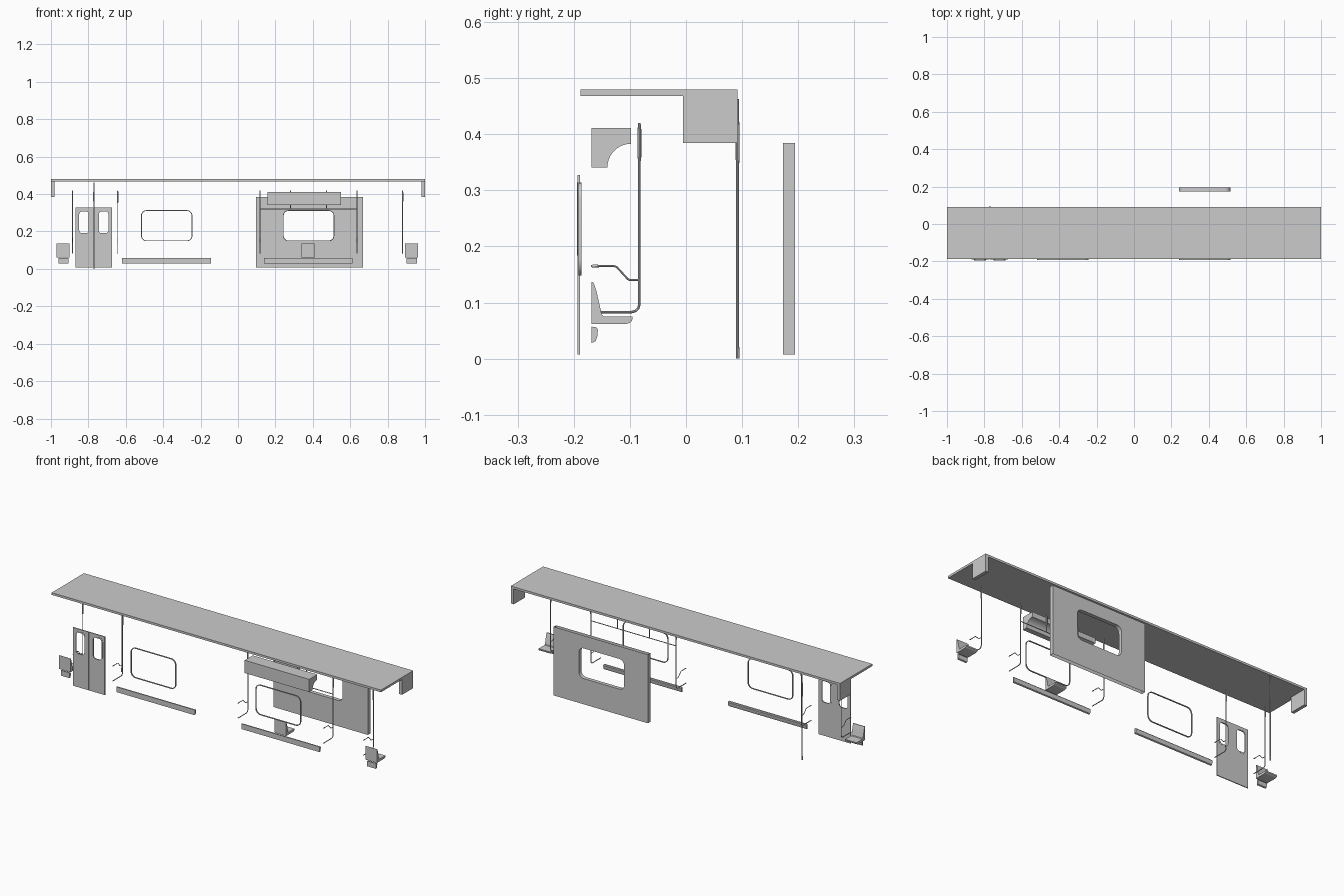
import bpy, bmesh, math
from mathutils import Matrix

if "Cube" in bpy.data.objects:
    bpy.data.objects.remove(bpy.data.objects["Cube"])


def link_mesh(name, me, smooth=True):
    ob = bpy.data.objects.new(name, me)
    bpy.context.collection.objects.link(ob)
    if smooth:
        bpy.ops.object.select_all(action='DESELECT')
        bpy.context.view_layer.objects.active = ob
        ob.select_set(True)
        bpy.ops.object.shade_smooth_by_angle(angle=math.radians(35))
    return ob


def curve_mesh(cu, name):
    tmp = bpy.data.objects.new("tmp", cu)
    bpy.context.collection.objects.link(tmp)
    deps = bpy.context.evaluated_depsgraph_get()
    me = bpy.data.meshes.new_from_object(tmp.evaluated_get(deps))
    bpy.data.objects.remove(tmp)
    me.name = name
    return me


def rounded_rect(x0, x1, z0, z1, r=0.0, n=6):
    if r <= 0:
        return [(x0, z0), (x1, z0), (x1, z1), (x0, z1)]
    pts = []
    corners = [(x1 - r, z1 - r), (x0 + r, z1 - r), (x0 + r, z0 + r), (x1 - r, z0 + r)]
    for k, (cx, cz) in enumerate(corners):
        for i in range(n + 1):
            a = math.pi / 2 * (k + i / n)
            pts.append((cx + r * math.cos(a), cz + r * math.sin(a)))
    return pts


def panel(name, loops, y0, y1):
    """Plate in the XZ plane; loops after the first are holes."""
    cu = bpy.data.curves.new(name, 'CURVE')
    cu.dimensions = '2D'
    cu.fill_mode = 'BOTH'
    cu.extrude = (y1 - y0) / 2
    for loop in loops:
        sp = cu.splines.new('POLY')
        sp.points.add(len(loop) - 1)
        for p, (x, z) in zip(sp.points, loop):
            p.co = (x, z, 0, 1)
        sp.use_cyclic_u = True
    me = curve_mesh(cu, name)
    me.transform(Matrix.Translation((0, (y0 + y1) / 2, 0)) @ Matrix.Rotation(math.pi / 2, 4, 'X'))
    return link_mesh(name, me)


def tube(name, pts, r):
    """Round bar; points are (x, y, z, radius factor)."""
    cu = bpy.data.curves.new(name, 'CURVE')
    cu.dimensions = '3D'
    cu.bevel_depth = r
    cu.bevel_resolution = 3
    cu.use_fill_caps = True
    sp = cu.splines.new('POLY')
    sp.points.add(len(pts) - 1)
    for p, (x, y, z, f) in zip(sp.points, pts):
        p.co = (x, y, z, 1)
        p.radius = f
    return link_mesh(name, curve_mesh(cu, name))


def extrude_x(name, profile, x0, x1):
    """Extrude a (y, z) profile along x."""
    bm = bmesh.new()
    f = bm.faces.new([bm.verts.new((x0, y, z)) for y, z in profile])
    ext = bmesh.ops.extrude_face_region(bm, geom=[f])
    bmesh.ops.translate(bm, vec=(x1 - x0, 0, 0),
                        verts=[v for v in ext['geom'] if isinstance(v, bmesh.types.BMVert)])
    bmesh.ops.recalc_face_normals(bm, faces=bm.faces)
    me = bpy.data.meshes.new(name)
    bm.to_mesh(me)
    bm.free()
    return link_mesh(name, me)


# Ceiling with an end drop at each end
extrude_x("ceiling", [(-0.188, 0.468), (0.092, 0.468), (0.092, 0.48), (-0.188, 0.48)], -1, 1)
for side, x0 in (("left", -1), ("right", 0.982)):
    extrude_x(f"ceiling_end_{side}",
              [(-0.005, 0.384), (0.092, 0.384), (0.092, 0.468), (-0.005, 0.468)], x0, x0 + 0.018)

# Rear wall panel with window opening, open along top and bottom
win = (0.24, 0.515, 0.148, 0.314)
wall = panel("rear_wall", [rounded_rect(0.095, 0.668, 0.007, 0.384),
                           rounded_rect(*win, 0.03)], 0.173, 0.194)
bm = bmesh.new()
bm.from_mesh(wall.data)
bmesh.ops.delete(bm, geom=[f for f in bm.faces if abs(f.normal.z) > 0.9 and
                           not 0.1 < f.calc_center_median().z < 0.35], context='FACES_ONLY')
bm.to_mesh(wall.data)
bm.free()

# Thin front window frames
t = 0.004
for side, dx in (("left", -0.7585), ("right", 0)):
    x0, x1, z0, z1 = win[0] + dx, win[1] + dx, win[2], win[3]
    panel(f"window_frame_{side}", [rounded_rect(x0, x1, z0, z1, 0.03),
          rounded_rect(x0 + t, x1 - t, z0 + t, z1 - t, 0.026)], -0.192, -0.186)

# Double door: leaf and window gasket mirrored about the centre line
cx = -0.771
for side, s in (("left", -1), ("right", 1)):
    def span(a, b):
        return sorted((cx + s * a, cx + s * b))
    hole = rounded_rect(*span(0.02, 0.085), 0.184, 0.314, 0.02)
    panel(f"door_leaf_{side}", [rounded_rect(*span(0.0005, 0.097), 0.007, 0.327), hole],
          -0.1935, -0.1885)
    panel(f"door_gasket_{side}", [hole, rounded_rect(*span(0.027, 0.078), 0.191, 0.307, 0.015)],
          -0.194, -0.188)

# Free-standing pole with sleeves
px, py = -0.77, 0.092
tube("centre_pole", [(px, py, 0, 1.25), (px, py, 0.018, 1.25), (px, py, 0.022, 1),
                     (px, py, 0.345, 1), (px, py, 0.36, 1.4), (px, py, 0.41, 1.4),
                     (px, py, 0.425, 1), (px, py, 0.463, 1)], 0.0028)

# Wall-mounted stanchions with kinked armrests
for i, x in enumerate((-0.885, -0.643, 0.118, 0.636, 0.88), 1):
    tube(f"stanchion_{i}", [(x, y, z, f) for y, z, f in (
        (-0.168, 0.083, 1), (-0.097, 0.083, 1), (-0.09, 0.085, 1), (-0.085, 0.09, 1),
        (-0.083, 0.097, 1), (-0.083, 0.352, 1), (-0.083, 0.36, 1.5), (-0.083, 0.408, 1.5),
        (-0.083, 0.42, 0.9))], 0.0024)
    tube(f"armrest_{i}", [(x, y, z, f) for y, z, f in (
        (-0.169, 0.165, 0.8), (-0.166, 0.165, 1.3), (-0.157, 0.165, 1.3), (-0.153, 0.165, 0.9),
        (-0.128, 0.165, 0.9), (-0.123, 0.163, 0.9), (-0.104, 0.142, 0.9), (-0.1, 0.14, 0.9),
        (-0.083, 0.14, 0.9))], 0.002)

# Overhead handrail and its hangers
tube("overhead_rail", [(0.118, -0.083, 0.32, 1), (0.636, -0.083, 0.32, 1)], 0.0022)
for i, x in enumerate((0.28, 0.474), 1):
    tube(f"rail_hanger_{i}", [(x, -0.083, 0.32, 1), (x, -0.083, 0.352, 1), (x, -0.083, 0.36, 1.5),
                              (x, -0.083, 0.408, 1.5), (x, -0.083, 0.42, 0.9)], 0.0022)

# Overhead box with concave underside
arc = [(-0.098 - 0.042 * math.sin(a), 0.341 + 0.042 * math.cos(a))
       for a in (math.pi / 2 * i / 10 for i in range(11))]
extrude_x("overhead_box", [(-0.168, 0.341), (-0.168, 0.411), (-0.098, 0.411)] + arc, 0.158, 0.55)

# Seats
seat = [(-0.168, 0.062), (-0.168, 0.137), (-0.165, 0.136), (-0.16, 0.122), (-0.155, 0.1),
        (-0.15, 0.078), (-0.146, 0.075), (-0.095, 0.075), (-0.096, 0.068), (-0.1, 0.064),
        (-0.106, 0.062)]
for name, x0 in (("left", -0.97), ("middle", 0.34), ("right", 0.892)):
    extrude_x(f"seat_{name}", seat, x0, x0 + 0.07)

# Heater covers along the wall and below the end seats
cover = [(-0.168, 0.028), (-0.168, 0.057), (-0.16, 0.056), (-0.157, 0.052), (-0.158, 0.04),
         (-0.161, 0.031)]
for name, x0, x1 in (("long_left", -0.62, -0.145), ("long_right", 0.138, 0.613),
                     ("end_left", -0.959, -0.905), ("end_right", 0.902, 0.956)):
    extrude_x(f"heater_cover_{name}", cover, x0, x1)
